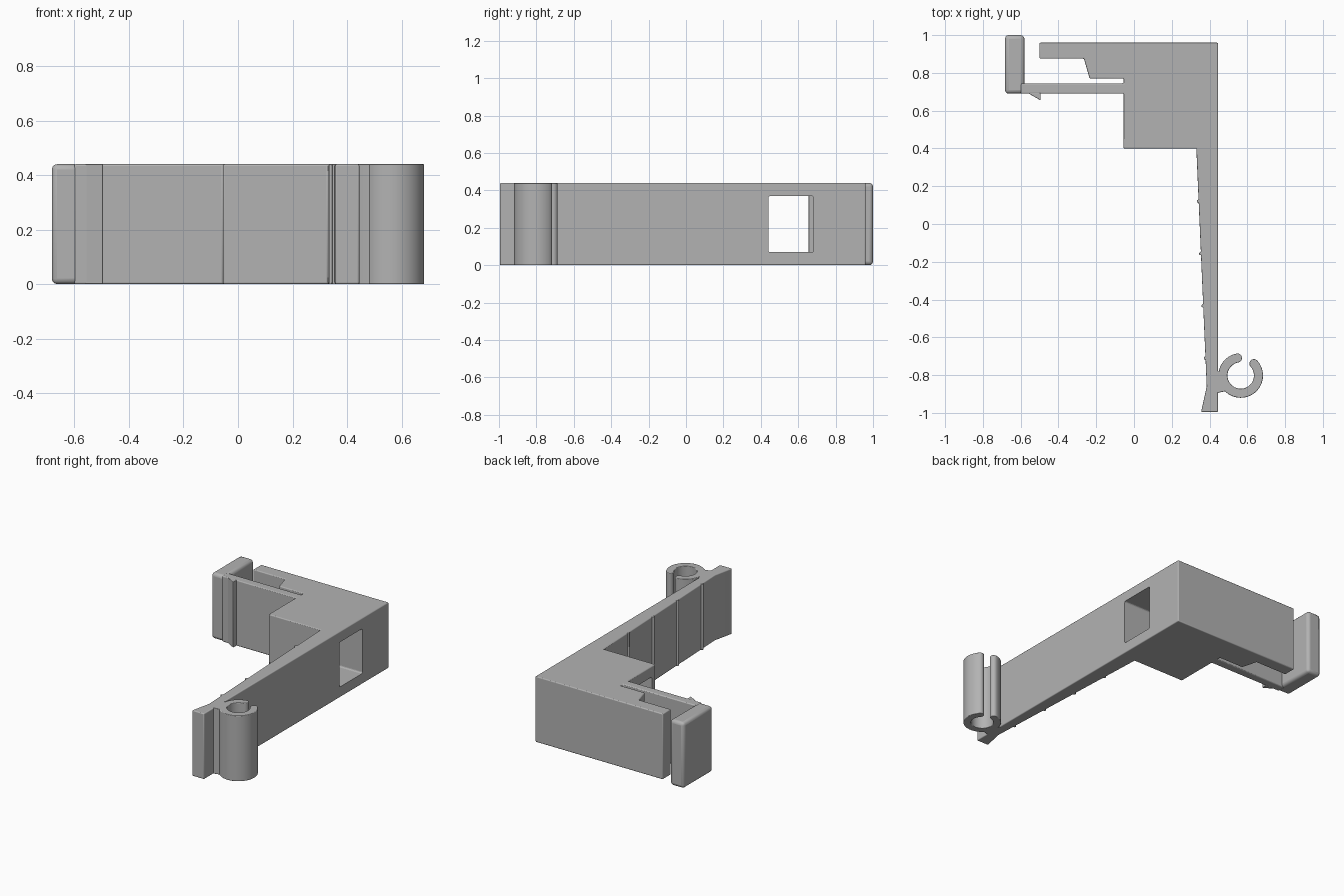
import bpy, bmesh
from math import sin, cos, radians

if "Cube" in bpy.data.objects:
    bpy.data.objects.remove(bpy.data.objects["Cube"], do_unlink=True)

HEIGHT = 0.44
GREY = (0.45, 0.45, 0.45, 1)
grey = bpy.data.materials.new("grey plastic")
grey.use_nodes = True
grey.diffuse_color = GREY
grey.node_tree.nodes["Principled BSDF"].inputs["Base Color"].default_value = GREY


def extrude(name, outline, z0=0.0, z1=HEIGHT, bevel=0.008, angle=30):
    """Raise a plan outline into a solid with softened edges."""
    bm = bmesh.new()
    face = bm.faces.new([bm.verts.new((x, y, z0)) for x, y in outline])
    top = bmesh.ops.extrude_face_region(bm, geom=[face])["geom"]
    bmesh.ops.translate(bm, vec=(0, 0, z1 - z0),
                        verts=[v for v in top if isinstance(v, bmesh.types.BMVert)])
    bmesh.ops.recalc_face_normals(bm, faces=bm.faces)
    mesh = bpy.data.meshes.new(name)
    bm.to_mesh(mesh)
    bm.free()
    mesh.materials.append(grey)
    obj = bpy.data.objects.new(name, mesh)
    bpy.context.collection.objects.link(obj)
    if bevel:
        mod = obj.modifiers.new("soft edges", "BEVEL")
        mod.width, mod.segments = bevel, 3
        mod.limit_method, mod.angle_limit = "ANGLE", radians(angle)
    return obj


def smooth(obj):
    bpy.ops.object.select_all(action="DESELECT")
    obj.select_set(True)
    bpy.context.view_layer.objects.active = obj
    bpy.ops.object.shade_smooth_by_angle(angle=radians(35))


def arc(cx, cy, r, a0, a1, n):
    steps = [radians(a0 + (a1 - a0) * i / n) for i in range(n + 1)]
    return [(cx + r * cos(a), cy + r * sin(a)) for a in steps]


# Corner block, jaw, spring strip and long tapered arm
body = extrude("bracket_body", [
    (0.445, 0.96), (-0.5, 0.96), (-0.5, 0.875), (-0.265, 0.875),
    (-0.235, 0.77), (-0.055, 0.77), (-0.055, 0.745), (-0.6, 0.745),
    (-0.6, 0.69), (-0.055, 0.69), (-0.055, 0.4), (0.33, 0.4),
    (0.385, -0.86), (0.355, -0.995), (0.445, -0.995)], bevel=0.006)

# Window running sideways through the block
cutter = extrude("window_cutter", [(-0.3, 0.44), (0.7, 0.44), (0.7, 0.682), (-0.3, 0.682)],
                 0.07, 0.37, bevel=0.01)
cutter.hide_render = True
cutter.hide_viewport = True
cut = body.modifiers.new("window", "BOOLEAN")
cut.operation, cut.solver, cut.object = "DIFFERENCE", "EXACT", cutter

# Thumb pad and barb on the spring strip
pad = extrude("thumb_pad", [(-0.683, 0.69), (-0.58, 0.69), (-0.58, 1.0), (-0.683, 1.0)],
              bevel=0.02)
barb = extrude("latch_barb", [(-0.565, 0.695), (-0.495, 0.655), (-0.495, 0.695)], bevel=0.003)

# Open ring clip with rounded lips
CX, CY, OUTER, INNER = 0.565, -0.802, 0.118, 0.07
MID, LIP = (OUTER + INNER) / 2, (OUTER - INNER) / 2
START, END = 100, 402


def lip(angle, turn):
    a = radians(angle)
    return arc(CX + MID * cos(a), CY + MID * sin(a), LIP, angle + turn, angle + turn + 180, 8)[1:-1]


ring = (arc(CX, CY, OUTER, START, END, 48) + lip(END, 0)
        + arc(CX, CY, INNER, END, START, 48) + lip(START, 180))
clip = extrude("ring_clip", ring, bevel=0.004, angle=50)
neck = extrude("clip_neck", [(0.43, -0.772), (0.447, -0.778), (0.456, -0.79), (0.47, -0.765),
                             (0.485, -0.8), (0.5, -0.885), (0.48, -0.886), (0.43, -0.897)],
               bevel=0.003, angle=50)

# Fine ribs along the inner side of the arm
ribs = []
for i in range(4):
    y = 0.12 - 0.277 * i
    x = 0.33 + (0.4 - y) * 0.0437
    ribs.append(extrude(f"arm_rib_{i + 1}",
                        [(x + 0.01, y + 0.018), (x - 0.009, y + 0.005),
                         (x - 0.009, y - 0.005), (x + 0.01, y - 0.012)], bevel=0.002))

for part in [body, pad, barb, clip, neck] + ribs:
    smooth(part)
